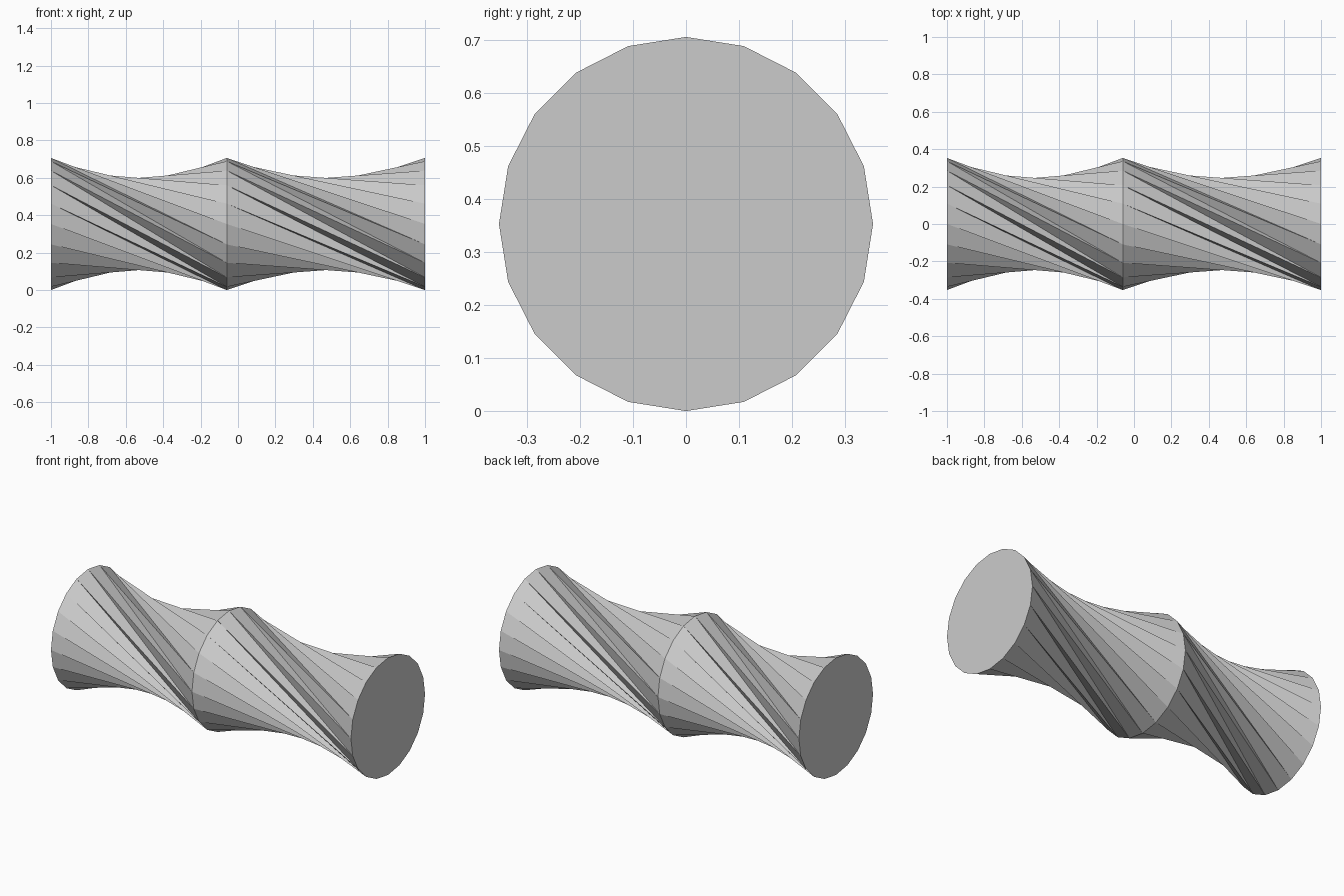
import bpy
import bmesh
from math import cos, sin, tau

# Remove the default cube
cube = bpy.data.objects.get("Cube")
if cube:
    bpy.data.objects.remove(cube, do_unlink=True)

SIDES = 20
RADIUS = 0.353
TWIST = SIDES // 4            # each section turns a quarter
STATIONS = (-1.0, -0.06, 1.0)

# Plain grey material
grey = bpy.data.materials.new("light grey")
grey.use_nodes = True
colour = (0.6, 0.6, 0.6, 1.0)
grey.diffuse_color = colour
grey.node_tree.nodes["Principled BSDF"].inputs["Base Color"].default_value = colour


def add_ring(bm, x):
    """Upright polygon ring around the x axis."""
    return [bm.verts.new((x, RADIUS * cos(tau * i / SIDES),
                          RADIUS + RADIUS * sin(tau * i / SIDES)))
            for i in range(SIDES)]


def bridge_twisted(bm, left, right):
    """Join two rings with pleated triangles, turned by TWIST steps."""
    for i in range(SIDES):
        j = (i + 1) % SIDES
        near = right[(i + TWIST) % SIDES]
        far = right[(i + TWIST + 1) % SIDES]
        bm.faces.new((left[i], far, left[j]))
        bm.faces.new((left[i], near, far))


# Twisted column: three rings, two pinched sections, flat end caps
bm = bmesh.new()
rings = [add_ring(bm, x) for x in STATIONS]
for left, right in zip(rings, rings[1:]):
    bridge_twisted(bm, left, right)
bm.faces.new(rings[0][::-1])
bm.faces.new(rings[-1])
bmesh.ops.recalc_face_normals(bm, faces=bm.faces)

mesh = bpy.data.meshes.new("twisted_column")
bm.to_mesh(mesh)
bm.free()
mesh.materials.append(grey)
column = bpy.data.objects.new("twisted_column", mesh)
bpy.context.collection.objects.link(column)
